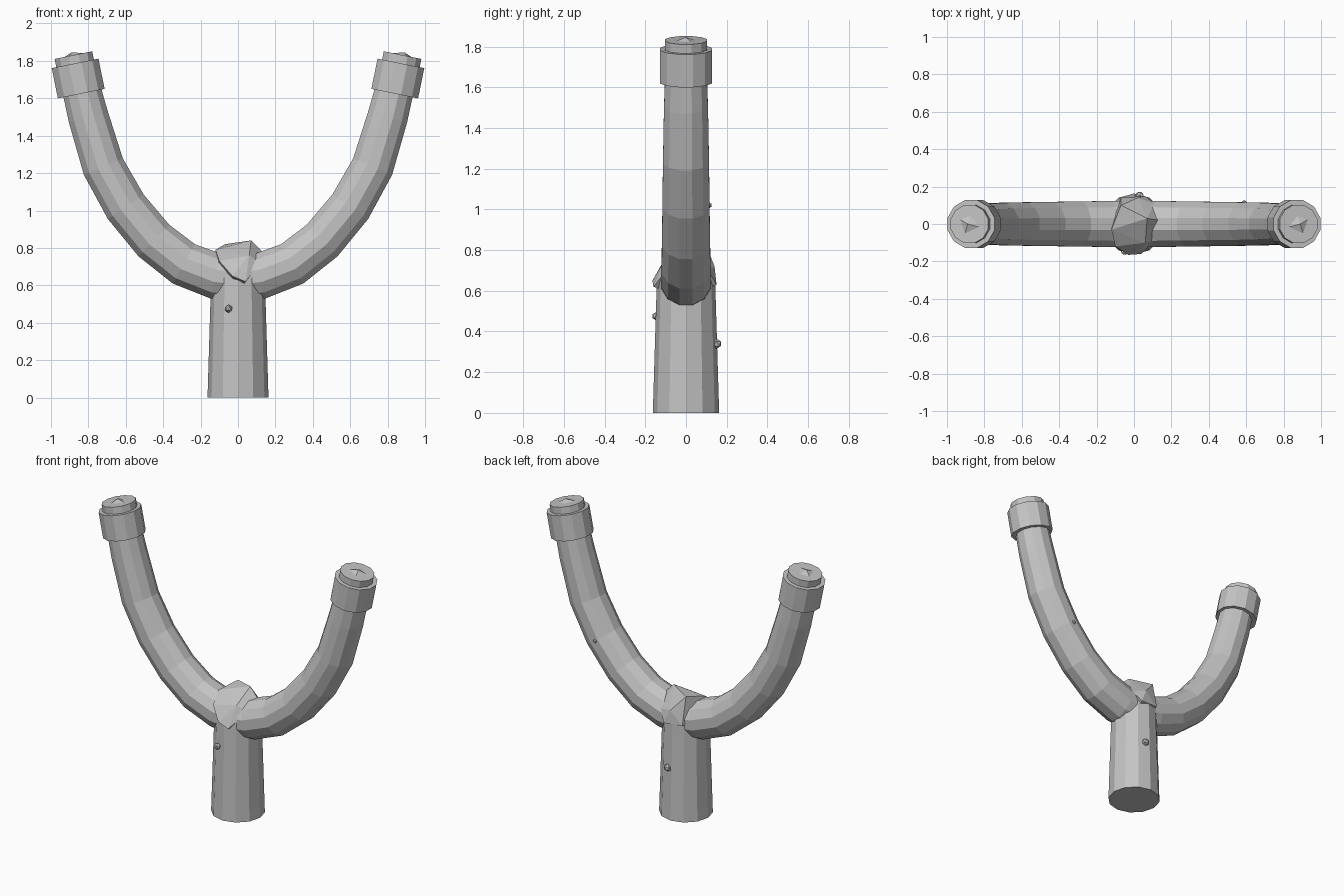
import bpy, bmesh, math
from mathutils import Vector

if "Cube" in bpy.data.objects:
    bpy.data.objects.remove(bpy.data.objects["Cube"])

mat = bpy.data.materials.new("plain grey")
mat.diffuse_color = (0.55, 0.55, 0.55, 1)
mat.use_nodes = True
mat.node_tree.nodes["Principled BSDF"].inputs["Base Color"].default_value = mat.diffuse_color


def finish(bm, name):
    bmesh.ops.recalc_face_normals(bm, faces=bm.faces)
    me = bpy.data.meshes.new(name)
    bm.to_mesh(me)
    bm.free()
    me.materials.append(mat)
    ob = bpy.data.objects.new(name, me)
    bpy.context.collection.objects.link(ob)
    return ob


def sweep(name, path, radii, sides=12, phase=0.5):
    """Flat-sided tube with closed ends along a path in the xz plane."""
    pts = [Vector(p) for p in path]
    bm = bmesh.new()
    rings = []
    side = Vector((0, 1, 0))
    for i, p in enumerate(pts):
        t = (pts[min(i + 1, len(pts) - 1)] - pts[max(i - 1, 0)]).normalized()
        u = side.cross(t)
        ring = []
        for k in range(sides):
            a = 2 * math.pi * (k + phase) / sides
            ring.append(bm.verts.new(p + radii[i] * (math.cos(a) * u + math.sin(a) * side)))
        rings.append(ring)
    for a, b in zip(rings, rings[1:]):
        for k in range(sides):
            j = (k + 1) % sides
            bm.faces.new((a[k], a[j], b[j], b[k]))
    bm.faces.new(rings[0])
    bm.faces.new(rings[-1])
    return finish(bm, name)


def hull(name, points):
    bm = bmesh.new()
    vs = [bm.verts.new(p) for p in points]
    res = bmesh.ops.convex_hull(bm, input=vs)
    loose = [v for v in bm.verts if not v.link_faces]
    bmesh.ops.delete(bm, geom=loose, context='VERTS')
    return finish(bm, name)


def nub(name, loc, r):
    bm = bmesh.new()
    bmesh.ops.create_icosphere(bm, subdivisions=1, radius=r)
    bmesh.ops.translate(bm, verts=bm.verts, vec=loc)
    return finish(bm, name)


# handle
sweep("handle", [(0, 0, 0), (0, 0, 0.66)], [0.163, 0.143], phase=0)

# curved fork arms with collars and capped tips
arm = [(-0.02, 0.635), (0.12, 0.65), (0.29, 0.715), (0.45, 0.84),
       (0.60, 1.02), (0.72, 1.235), (0.80, 1.50), (0.84, 1.66)]
arm_r = [0.127, 0.127, 0.125, 0.122, 0.12, 0.117, 0.112, 0.106]
base, axis = Vector((0.838, 0, 1.625)), Vector((0.2, 0, 0.98))
for s, label in ((1, "right"), (-1, "left")):
    def along(d):
        q = base + axis * d
        return (s * q.x, 0, q.z)
    sweep(label + "_arm", [(s * x, 0, z) for x, z in arm], arm_r)
    sweep(label + "_collar", [along(0), along(0.165)], [0.132, 0.132])
    sweep(label + "_tip", [along(0.1), along(0.21)], [0.106, 0.106])
    # low broken-wood point on the tip
    c = Vector(along(0.205))
    hull(label + "_tip_splinter", [
        c + Vector((-0.07 * s, -0.02, 0.014)), c + Vector((0.03 * s, -0.07, -0.008)),
        c + Vector((0.06 * s, 0.03, -0.012)), c + Vector((-0.01 * s, 0.06, 0.0)),
        c + Vector((0.01 * s, 0.0, 0.02)), c + Vector((0, 0, -0.03))])

# rough knot at the crotch
hull("knot", [(-0.12, -0.03, 0.79), (-0.07, 0.10, 0.82), (0.07, 0.03, 0.84),
              (0.14, 0.02, 0.77), (0.12, -0.08, 0.72), (0.11, 0.11, 0.70),
              (-0.10, -0.12, 0.73), (-0.03, -0.165, 0.65), (0.04, -0.16, 0.62),
              (0.06, -0.10, 0.76), (-0.07, 0.14, 0.64), (0.06, 0.15, 0.63),
              (-0.12, 0.03, 0.68), (0, 0, 0.56), (0.02, 0.14, 0.72)])

# small twig nubs
nub("front_nub", (-0.05, -0.145, 0.475), 0.022)
nub("back_nub", (0.03, 0.15, 0.34), 0.025)
nub("arm_nub", (0.59, 0.113, 1.02), 0.015)
